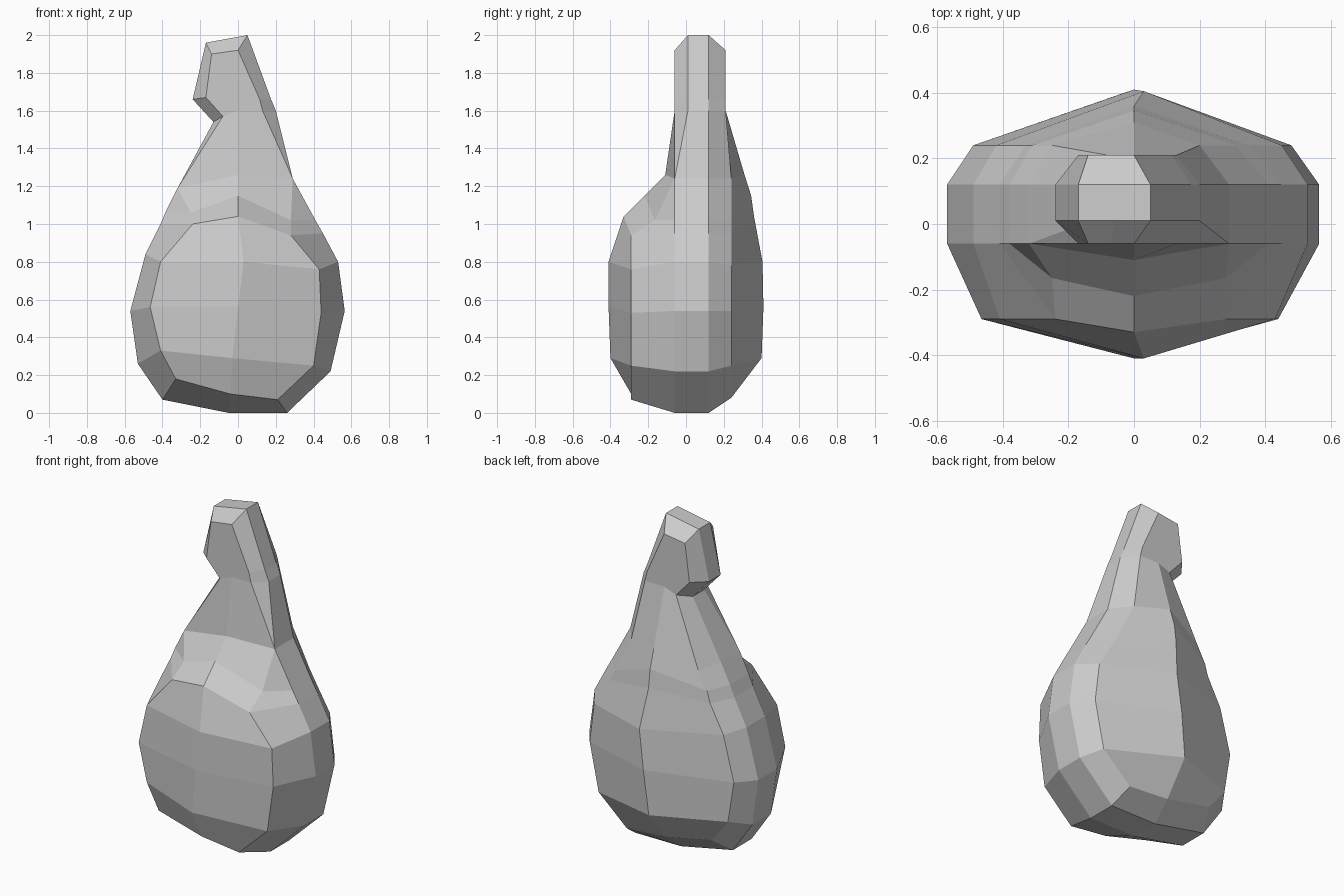
import bpy, bmesh

if "Cube" in bpy.data.objects:
    bpy.data.objects.remove(bpy.data.objects["Cube"])

LOW, BACK = -0.29, 0.24          # depth of front and back contour loops
NF, NB = -0.06, 0.21             # depth of the flat neck faces


def at_depth(xz, depths):
    return [(x, y, z) for (x, z), y in zip(xz, depths)]


# Outer silhouette, bottom to top (x, z)
right = [(.26, 0), (.49, .22), (.565, .54), (.53, .8), (.45, .95),
         (.41, 1.02), (.29, 1.24), (.20, 1.6), (.175, 1.66), (.05, 2.0)]
left = [(-.40, .07), (-.53, .26), (-.57, .54), (-.49, .84), (-.41, 1.0),
        (-.38, 1.07), (-.32, 1.19), (-.13, 1.54), (-.24, 1.66), (-.17, 1.96)]
rim_front = [-.06] * 7 + [.01] * 3
rim_back = [.12] * 10

# Neck and hooked tip inset, shared by front and back
neck_r = [(.13, 1.6), (.115, 1.66), (0, 1.92)]
neck_l = [(-.08, 1.57), (-.17, 1.67), (-.14, 1.9)]

# Belly contours
front_y = [LOW] * 5 + [-.165] + [NF] * 4
front_r = [(.21, .07), (.40, .25), (.44, .53), (.43, .76), (.28, .94),
           (.28, 1.02), (.29, 1.24)] + neck_r
front_l = [(-.33, .18), (-.41, .33), (-.465, .56), (-.41, .8), (-.24, 1.0),
           (-.25, 1.06), (-.32, 1.19)] + neck_l
back_y = [BACK] * 7 + [NB] * 3
back_r = [(.23, .08), (.42, .25), (.48, .54), (.45, .78), (.35, .95),
          (.31, 1.02), (.20, 1.24)] + neck_r
back_l = [(-.34, .16), (-.45, .30), (-.49, .55), (-.42, .82), (-.33, .99),
          (-.31, 1.06), (-.25, 1.17)] + neck_l

# Centre ridges
ridge_xz = [(-.04, .1), (-.03, .29), (0, .56), (.03, .8), (0, 1.04),
            (0, 1.15), (0, 1.26), (0, 1.6), (0, 1.66), (-.07, 1.91)]
ridge_front = [LOW, -.40, -.41, -.41, -.33, -.22, -.11, NF, NF, NF]
ridge_back = [BACK, .40, .41, .405, .36, .345, .31, NB, NB, NB]

chains = [at_depth(*c) for c in (
    (ridge_xz, ridge_front), (front_r, front_y), (right, rim_front),
    (right, rim_back), (back_r, back_y), (ridge_xz, ridge_back),
    (back_l, back_y), (left, rim_back), (left, rim_front), (front_l, front_y))]

# Skin the chains into one closed body
bm = bmesh.new()
grid = [[bm.verts.new(p) for p in c] for c in chains]
n = len(grid)
for i in range(n):
    a, b = grid[i], grid[(i + 1) % n]
    for j in range(len(a) - 1):
        bm.faces.new((a[j], b[j], b[j + 1], a[j + 1]))

# Close base and tip with strips running front to back
for row, x, z in ((0, -.05, 0), (-1, -.06, 1.98)):
    fc, fr, rf, rb, br, bc, bl, lb, lf, fl = [c[row] for c in grid]
    mf = bm.verts.new((x, rim_front[row], z))
    mb = bm.verts.new((x, .12, z))
    strips = [(fl, fc, fr), (lf, mf, rf), (lb, mb, rb), (bl, bc, br)]
    for s, t in zip(strips, strips[1:]):
        for k in range(2):
            bm.faces.new((s[k], s[k + 1], t[k + 1], t[k]))

bmesh.ops.remove_doubles(bm, verts=bm.verts, dist=0.003)
bmesh.ops.recalc_face_normals(bm, faces=bm.faces)
mesh = bpy.data.meshes.new("gourd_body")
bm.to_mesh(mesh)
bm.free()
bpy.context.collection.objects.link(bpy.data.objects.new("gourd_body", mesh))
